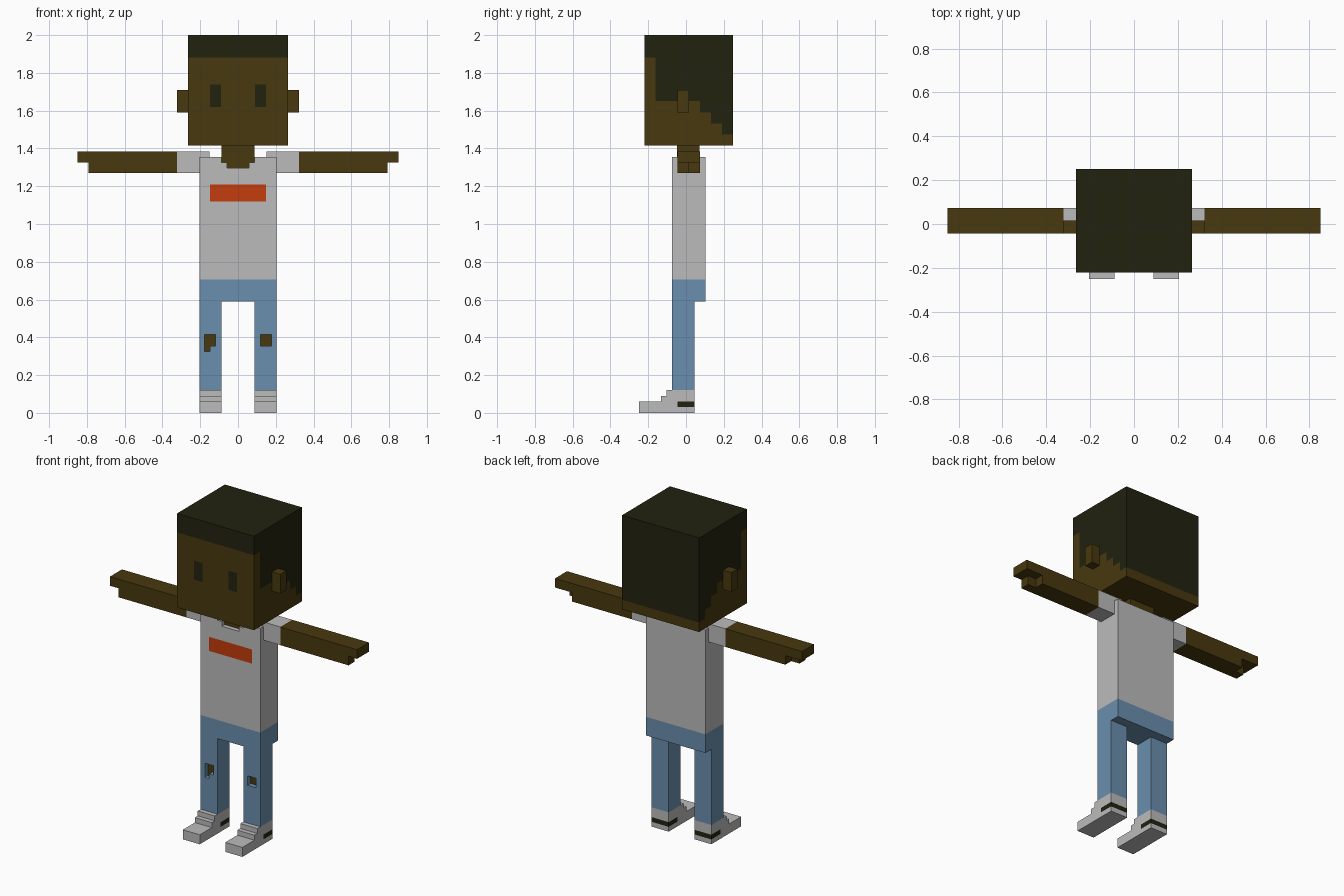
import bpy, bmesh
from mathutils import Vector

if "Cube" in bpy.data.objects:
    bpy.data.objects.remove(bpy.data.objects["Cube"])


def material(name, r, g, b):
    m = bpy.data.materials.new(name)
    m.diffuse_color = (r, g, b, 1)
    m.use_nodes = True
    m.node_tree.nodes["Principled BSDF"].inputs["Base Color"].default_value = m.diffuse_color
    return m


SKIN = material("brown skin", 0.065, 0.040, 0.0045)
HAIR = material("near black", 0.016, 0.016, 0.005)
WHITE = material("light grey cloth", 0.50, 0.50, 0.50)
RED = material("orange red", 0.55, 0.045, 0.004)
BLUE = material("denim blue", 0.147, 0.275, 0.429)


def prism(pts, axis, lo, hi):
    """Extrude a profile along x (points are y, z) or along y (points are x, z)."""
    bm = bmesh.new()
    put = lambda p, t: (t, p[0], p[1]) if axis == 0 else (p[0], t, p[1])
    a = [bm.verts.new(put(p, lo)) for p in pts]
    b = [bm.verts.new(put(p, hi)) for p in pts]
    bm.faces.new(a)
    bm.faces.new(b[::-1])
    for i in range(len(pts)):
        j = (i + 1) % len(pts)
        bm.faces.new((a[i], a[j], b[j], b[i]))
    bmesh.ops.recalc_face_normals(bm, faces=bm.faces[:])
    return bm


def box(x0, x1, y0, y1, z0, z1):
    return prism([(x0, z0), (x1, z0), (x1, z1), (x0, z1)], 1, y0, y1)


def cut(bm, x=(), y=(), z=()):
    """Slice the faces along axis planes so regions can be coloured."""
    for axis, values in enumerate((x, y, z)):
        n = Vector((axis == 0, axis == 1, axis == 2))
        for v in values:
            geom = bm.verts[:] + bm.edges[:] + bm.faces[:]
            bmesh.ops.bisect_plane(bm, geom=geom, plane_co=n * v, plane_no=n)


def finish(name, bm, mats, rule=None):
    """Turn bmesh into an object; rule(centre, normal) gives the material slot."""
    bm.normal_update()
    if rule:
        for f in bm.faces:
            f.material_index = rule(f.calc_center_median(), f.normal)
    me = bpy.data.meshes.new(name)
    bm.to_mesh(me)
    bm.free()
    for m in mats:
        me.materials.append(m)
    ob = bpy.data.objects.new(name, me)
    bpy.context.collection.objects.link(ob)
    return ob


def inside(v, lo, hi):
    return lo < v < hi


# Head with stepped hairline and eyes
def head_rule(c, n):
    if n.z > 0.9:
        return 1
    if n.z < -0.9:
        return 0
    if n.y < -0.9:
        eye = inside(abs(c.x), 0.09, 0.147) and inside(c.z, 1.62, 1.738)
        return int(c.z > 1.882 or eye)
    for y, z in ((0.191, 1.474), (0.132, 1.532), (0.074, 1.59), (-0.162, 1.65)):
        if c.y > y:
            return int(c.z > z)
    return int(c.z > 1.882)


head = box(-0.265, 0.265, -0.221, 0.25, 1.415, 2.0)
cut(head, x=(-0.147, -0.09, 0.09, 0.147), y=(-0.162, 0.074, 0.132, 0.191),
    z=(1.474, 1.532, 1.59, 1.62, 1.65, 1.738, 1.882))
finish("head", head, (SKIN, HAIR), head_rule)

# Neck, narrowing at the collar
finish("neck", prism([(-0.059, 1.297), (0.059, 1.297), (0.059, 1.326), (0.088, 1.326),
                      (0.088, 1.42), (-0.088, 1.42), (-0.088, 1.326), (-0.059, 1.326)],
                     1, -0.047, 0.072), (SKIN,))


# Torso: back slab, and front slab with collar notch and chest panel
def torso_rule(c, n):
    if c.z < 0.706:
        return 1
    panel = n.y < -0.9 and abs(c.x) < 0.147 and inside(c.z, 1.12, 1.208)
    return 2 if panel else 0


back = box(-0.205, 0.205, -0.045, 0.102, 0.59, 1.355)
cut(back, z=(0.706,))
finish("torso_back", back, (WHITE, BLUE, RED), torso_rule)

collar = [(0.088, 1.355), (0.088, 1.326), (0.059, 1.326), (0.059, 1.297)]
outline = [(-0.205, 0.59), (0.205, 0.59), (0.205, 1.355)] + collar
outline += [(-x, z) for x, z in reversed(collar)] + [(-0.205, 1.355)]
front = prism(outline, 1, -0.074, -0.045)
cut(front, x=(-0.147, 0.147), z=(0.706, 1.12, 1.208))
finish("torso_front", front, (WHITE, BLUE, RED), torso_rule)


# Legs with holes torn at the knees
def knee_hole(c):
    if inside(abs(c.x), 0.118, 0.177) and inside(c.z, 0.355, 0.414):
        return True
    return inside(c.x, -0.177, -0.147) and inside(c.z, 0.325, 0.355)


def leg_rule(c, n):
    return int(n.y < -0.9 and c.y > -0.06)


def shoe_rule(c, n):
    return int(abs(n.z) < 0.5 and c.y > -0.044 and inside(c.z, 0.03, 0.059))


SHOE = [(0.044, 0), (0.044, 0.12), (-0.103, 0.12), (-0.103, 0.09), (-0.132, 0.09),
        (-0.132, 0.059), (-0.25, 0.059), (-0.25, 0)]

for side, s in (("left", 1), ("right", -1)):
    # Ear
    x0, x1 = sorted((s * 0.264, s * 0.322))
    finish(side + "_ear", box(x0, x1, -0.044, 0.015, 1.59, 1.71), (SKIN,))

    # Sleeve
    x0, x1 = sorted((s * 0.15, s * 0.322))
    finish(side + "_sleeve", box(x0, x1, -0.044, 0.073, 1.27, 1.383), (WHITE,))

    # Arm halves; the front half carries the thumb
    for half, y0, y1, tip in (("front", -0.044, 0.015, 0.792), ("back", 0.015, 0.073, 0.735)):
        pts = [(0.322, 1.27), (tip, 1.27), (tip, 1.326), (0.85, 1.326), (0.85, 1.383), (0.322, 1.383)]
        finish(f"{side}_arm_{half}", prism([(s * x, z) for x, z in pts], 1, y0, y1), (SKIN,))

    # Leg
    x0, x1 = sorted((s * 0.088, s * 0.205))
    leg = box(x0, x1, -0.074, 0.044, 0.12, 0.592)
    cut(leg, x=(s * 0.118, s * 0.147, s * 0.177), z=(0.325, 0.355, 0.414))
    leg.normal_update()
    hole = [f for f in leg.faces if f.normal.y < -0.9 and knee_hole(f.calc_center_median())]
    out = bmesh.ops.extrude_face_region(leg, geom=hole)["geom"]
    bmesh.ops.translate(leg, vec=(0, 0.03, 0),
                        verts=[v for v in out if isinstance(v, bmesh.types.BMVert)])
    old = [f for f in hole if f.is_valid]
    if old:
        bmesh.ops.delete(leg, geom=old, context="FACES")
    bmesh.ops.recalc_face_normals(leg, faces=leg.faces[:])
    finish(side + "_leg", leg, (BLUE, SKIN), leg_rule)

    # Stepped shoe with a dark heel stripe
    shoe = prism(SHOE, 0, x0, x1)
    cut(shoe, y=(-0.044,), z=(0.03, 0.059))
    finish(side + "_shoe", shoe, (WHITE, HAIR), shoe_rule)
